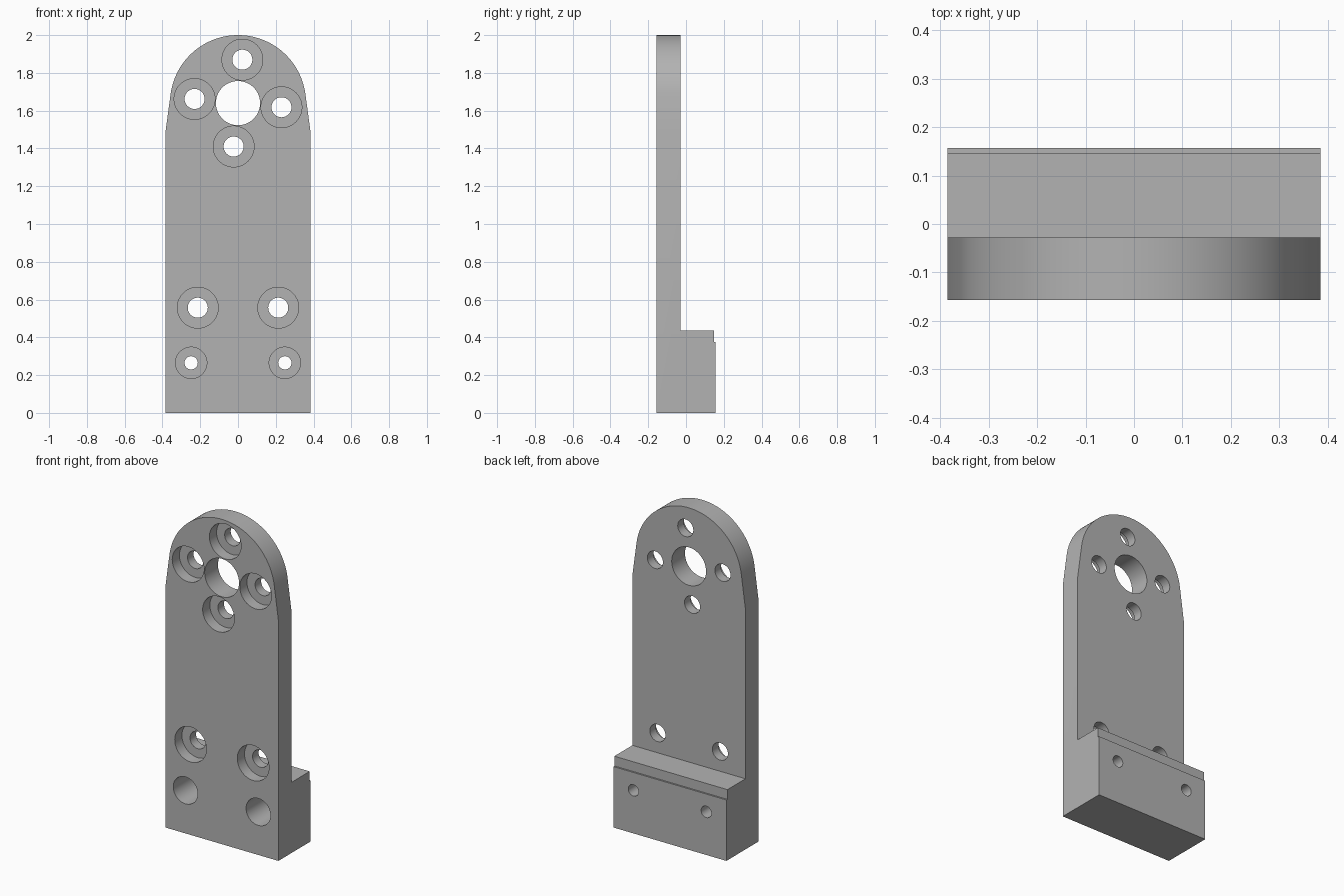
import bpy, bmesh, math
from mathutils import Vector, Matrix

cube = bpy.data.objects.get("Cube")
if cube:
    bpy.data.objects.remove(cube, do_unlink=True)

HALF_W, FRONT, PLATE_BACK, BACK = 0.385, -0.157, -0.028, 0.157
HEAD_Z, HEAD_R, SHOULDER_Z = 1.64, 0.36, 1.48

grey = bpy.data.materials.new("machined grey")
grey.use_nodes = True
grey.diffuse_color = (0.45, 0.45, 0.45, 1)
grey.node_tree.nodes["Principled BSDF"].inputs["Base Color"].default_value = (0.45, 0.45, 0.45, 1)


def make_object(name, bm):
    bmesh.ops.recalc_face_normals(bm, faces=bm.faces[:])
    mesh = bpy.data.meshes.new(name)
    bm.to_mesh(mesh)
    bm.free()
    mesh.materials.append(grey)
    obj = bpy.data.objects.new(name, mesh)
    bpy.context.collection.objects.link(obj)
    return obj


def extrude_profile(name, points, direction):
    bm = bmesh.new()
    face = bm.faces.new([bm.verts.new(p) for p in points])
    result = bmesh.ops.extrude_face_region(bm, geom=[face])
    verts = [g for g in result["geom"] if isinstance(g, bmesh.types.BMVert)]
    bmesh.ops.translate(bm, verts=verts, vec=Vector(direction))
    return make_object(name, bm)


def drill(bm, x, z, radius, y0, y1):
    place = Matrix.Translation((x, (y0 + y1) / 2, z)) @ Matrix.Rotation(math.pi / 2, 4, 'X')
    bmesh.ops.create_cone(bm, cap_ends=True, segments=64, radius1=radius,
                          radius2=radius, depth=y1 - y0, matrix=place)


def combine(target, other, operation):
    mod = target.modifiers.new(operation.lower(), 'BOOLEAN')
    mod.operation, mod.object, mod.solver = operation, other, 'EXACT'
    bpy.context.view_layer.objects.active = target
    bpy.ops.object.modifier_apply(modifier=mod.name)
    bpy.data.objects.remove(other, do_unlink=True)


# Upright plate: straight sides, tapered shoulders tangent to a round head
drop = SHOULDER_Z - HEAD_Z
start = math.atan2(drop, HALF_W) + math.acos(HEAD_R / math.hypot(HALF_W, drop))
steps = 64
outline = [(-HALF_W, FRONT, 0), (HALF_W, FRONT, 0), (HALF_W, FRONT, SHOULDER_Z)]
for i in range(steps + 1):
    a = start + (math.pi - 2 * start) * i / steps
    outline.append((HEAD_R * math.cos(a), FRONT, HEAD_Z + HEAD_R * math.sin(a)))
outline.append((-HALF_W, FRONT, SHOULDER_Z))
bracket = extrude_profile("bracket", outline, (0, PLATE_BACK - FRONT, 0))

# Foot block with a shallow step along its rear top edge
section = [(-0.08, 0), (BACK, 0), (BACK, 0.375), (0.147, 0.375), (0.147, 0.435),
           (PLATE_BACK, 0.435), (PLATE_BACK, 0.4), (-0.08, 0.4)]
foot = extrude_profile("foot_block", [(-HALF_W, y, z) for y, z in section], (2 * HALF_W, 0, 0))
combine(bracket, foot, 'UNION')

# Holes: x, z, bore radius, counterbore radius, counterbore depth
holes = [(0.023, 1.87, 0.053, 0.108, 0.07), (-0.023, 1.41, 0.053, 0.108, 0.07),
         (-0.23, 1.662, 0.053, 0.108, 0.07), (0.23, 1.618, 0.053, 0.108, 0.07)]
for side in (-1, 1):
    holes.append((side * 0.213, 0.557, 0.053, 0.108, 0.07))
    holes.append((side * 0.248, 0.265, 0.035, 0.083, 0.23))

bores, recesses = bmesh.new(), bmesh.new()
drill(bores, 0, HEAD_Z, 0.117, FRONT - 0.1, BACK + 0.1)
for x, z, bore, recess, depth in holes:
    drill(bores, x, z, bore, FRONT - 0.1, BACK + 0.1)
    drill(recesses, x, z, recess, FRONT - 0.1, FRONT + depth)
combine(bracket, make_object("bore_cutter", bores), 'DIFFERENCE')
combine(bracket, make_object("recess_cutter", recesses), 'DIFFERENCE')

# Smooth round walls, crisp machined edges
bpy.ops.object.select_all(action='DESELECT')
bracket.select_set(True)
bpy.context.view_layer.objects.active = bracket
bpy.ops.object.shade_smooth_by_angle(angle=math.radians(20))
